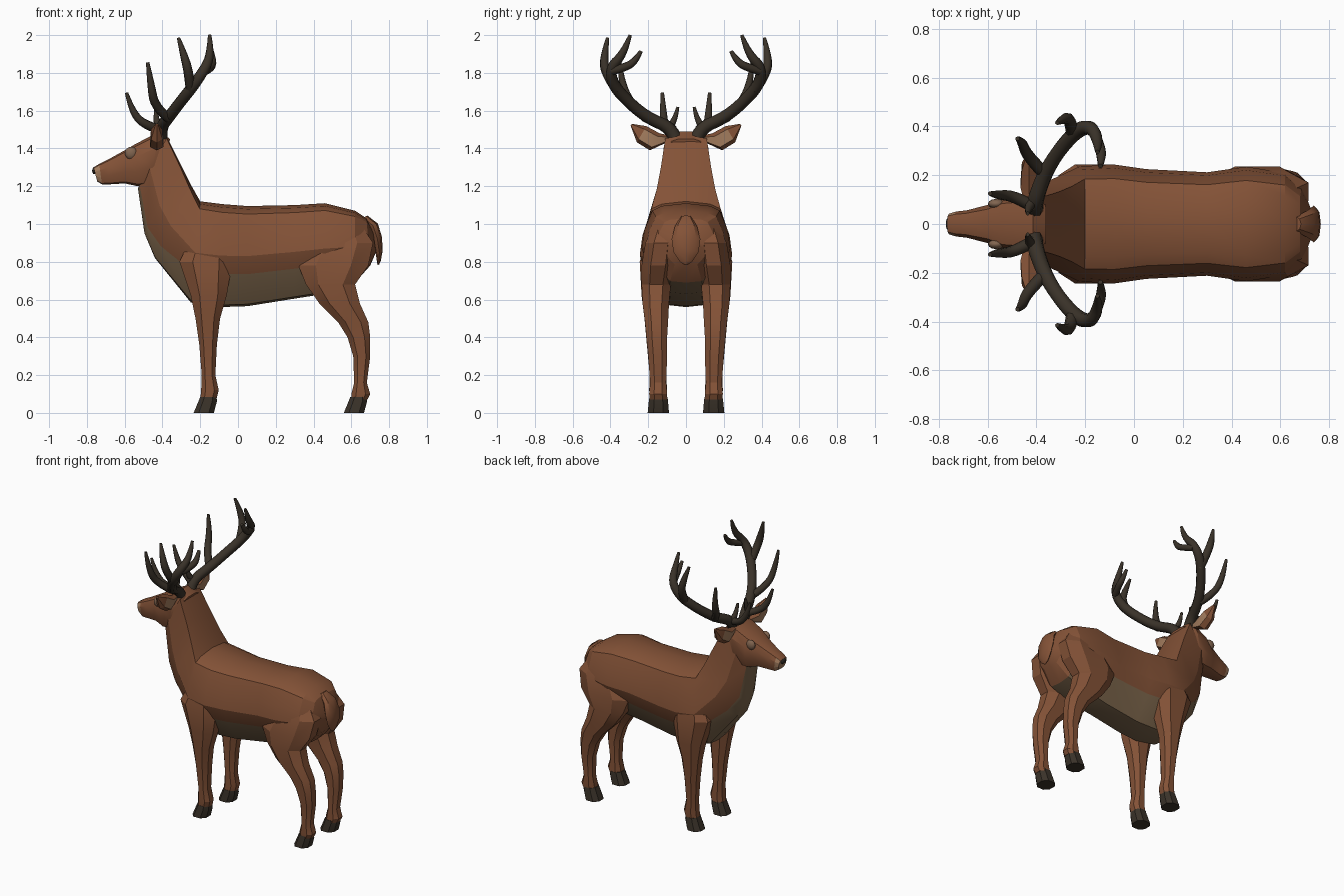
import bpy, bmesh, math
from mathutils import Vector

if "Cube" in bpy.data.objects:
    bpy.data.objects.remove(bpy.data.objects["Cube"])


def material(name, rgb):
    m = bpy.data.materials.new(name)
    m.diffuse_color = (*rgb, 1)
    m.use_nodes = True
    m.node_tree.nodes["Principled BSDF"].inputs["Base Color"].default_value = m.diffuse_color
    return m


COAT = material("brown coat", (0.23, 0.085, 0.038))
TAN = material("tan underside", (0.20, 0.13, 0.07))
PALE = material("pale muzzle and inner ear", (0.36, 0.20, 0.11))
DARK = material("dark antler and hoof", (0.042, 0.032, 0.022))
EYE = material("eye", (0.22, 0.13, 0.08))
NOSE = material("nose", (0.03, 0.025, 0.02))


def smooth(ob, angle):
    bpy.ops.object.select_all(action='DESELECT')
    ob.select_set(True)
    bpy.context.view_layer.objects.active = ob
    bpy.ops.object.shade_smooth_by_angle(angle=math.radians(angle))


def mirror(ob):
    m = ob.modifiers.new("mirror", 'MIRROR')
    m.use_axis = (False, True, False)


def loft(name, rings, mats, rule=lambda i, j: 0, end_mat=0, both=False, angle=22):
    """Skin a list of point rings; rule(ring, side) gives the material index."""
    bm = bmesh.new()
    vs = [[bm.verts.new(p) for p in r] for r in rings]
    n = len(rings[0])
    for i in range(len(rings) - 1):
        for j in range(n):
            k = (j + 1) % n
            f = bm.faces.new((vs[i][j], vs[i][k], vs[i + 1][k], vs[i + 1][j]))
            f.material_index = rule(i, j)
    bm.faces.new(vs[0])
    bm.faces.new(vs[-1]).material_index = end_mat
    bmesh.ops.recalc_face_normals(bm, faces=bm.faces)
    me = bpy.data.meshes.new(name)
    bm.to_mesh(me)
    bm.free()
    for m in mats:
        me.materials.append(m)
    ob = bpy.data.objects.new(name, me)
    bpy.context.collection.objects.link(ob)
    smooth(ob, angle)
    if both:
        mirror(ob)
    return ob


def section(xb, zb, xt, zt, w, half):
    """Closed ring from a half section of (width factor, height factor)."""
    full = half + [(-y, f) for y, f in half[-2:0:-1]]
    return [(xb + (xt - xb) * f, w * y, zb + (zt - zb) * f) for y, f in full]


def blend(a, b, t):
    return [(p[0] + (q[0] - p[0]) * t, p[1] + (q[1] - p[1]) * t) for p, q in zip(a, b)]


# Body and neck: x/z of bottom, x/z of top, half width, neck blend
TRUNK = [(0, 1), (.55, .97), (.76, .92), (.94, .7), (1, .5), (.86, .32), (.4, .02), (0, 0)]
NECK = [(0, 1), (.5, 1), (.97, .98), (1, .7), (1, .4), (.6, .06), (.3, 0), (0, 0)]
body = [(.73, .85, .715, .96, .07, 0), (.70, .78, .68, 1.03, .15, 0),
        (.62, .69, .62, 1.07, .21, 0), (.46, .63, .46, 1.11, .235, 0),
        (.30, .605, .30, 1.10, .212, 0), (.05, .565, .05, 1.095, .225, 0),
        (-.10, .56, -.08, 1.105, .245, 0), (-.25, .585, -.20, 1.12, .235, .1),
        (-.44, .82, -.245, 1.20, .175, .6), (-.495, .95, -.30, 1.31, .14, .9),
        (-.53, 1.19, -.375, 1.46, .113, 1)]
loft("body", [section(*r[:5], blend(TRUNK, NECK, r[5])) for r in body], [COAT, TAN],
     lambda i, j: 1 if j in (5, 6, 7, 8) and i > 1 else 0)

# Head with pale muzzle sides and front
HEAD = [(0, 1), (.4, 1), (.78, .94), (1, .7), (1, .35), (.75, .05), (.4, 0), (0, 0)]
head = [(-.40, 1.24, -.36, 1.45, .10), (-.47, 1.205, -.415, 1.49, .118),
        (-.53, 1.20, -.54, 1.425, .108), (-.60, 1.215, -.60, 1.39, .078),
        (-.68, 1.21, -.69, 1.34, .056), (-.72, 1.21, -.735, 1.318, .051),
        (-.745, 1.225, -.765, 1.30, .042)]
loft("head", [section(*r, HEAD) for r in head], [COAT, PALE],
     lambda i, j: 1 if i == 5 and 2 <= j <= 11 else 0, end_mat=1)


def ball(name, loc, scale, mat, both=False):
    bm = bmesh.new()
    bmesh.ops.create_uvsphere(bm, u_segments=12, v_segments=8, radius=1)
    for v in bm.verts:
        v.co = Vector(loc) + v.co * Vector(scale)
    me = bpy.data.meshes.new(name)
    bm.to_mesh(me)
    bm.free()
    me.materials.append(mat)
    ob = bpy.data.objects.new(name, me)
    bpy.context.collection.objects.link(ob)
    smooth(ob, 40)
    if both:
        mirror(ob)


ball("eyes", (-.565, .083, 1.375), (.034, .02, .034), EYE, both=True)
ball("nose", (-.762, 0, 1.282), (.010, .026, .018), NOSE)

# Ears: leaf shapes with pale flat sides
ears = []
for y, z, h, t in [(.09, 1.45, .02, .02), (.165, 1.435, .052, .035),
                   (.235, 1.475, .05, .03), (.29, 1.525, .006, .008)]:
    ears.append([(-.43 + t * v, y - .5 * h * u, z + .86 * h * u) for u, v in
                 [(1, 0), (.62, 1), (-.62, 1), (-1, 0), (-.62, -1), (.62, -1)]])
loft("ears", ears, [COAT, PALE], lambda i, j: 1 if j in (1, 4) and i < 2 else 0, both=True)


def box_ring(z, x0, x1, y0, y1):
    """Eight-sided ring filling the given bounds."""
    c = [(1, .45), (.5, 1), (-.5, 1), (-1, .45), (-1, -.45), (-.5, -1), (.5, -1), (1, -.45)]
    return [((x0 + x1) / 2 + (x1 - x0) / 2 * a, (y0 + y1) / 2 + (y1 - y0) / 2 * b, z)
            for a, b in c]


# Legs and hooves: z, x range, y range from top to bottom
front = [(.97, -.23, -.07, .08, .20), (.80, -.31, -.03, .08, .245),
         (.62, -.25, -.06, .09, .235), (.50, -.225, -.095, .10, .22),
         (.36, -.205, -.112, .10, .207), (.20, -.192, -.12, .105, .192),
         (.12, -.195, -.102, .10, .195), (.07, -.20, -.115, .10, .19)]
hind = [(1.0, .46, .65, .06, .17), (.90, .38, .715, .05, .215),
        (.78, .32, .69, .06, .235), (.68, .36, .62, .08, .235),
        (.58, .43, .645, .09, .23), (.48, .53, .69, .095, .217),
        (.40, .58, .70, .10, .21), (.30, .61, .70, .10, .20),
        (.16, .615, .682, .105, .19), (.10, .60, .70, .10, .195), (.07, .60, .685, .10, .19)]
for name, rows, x in (("front", front, 0), ("hind", hind, .795)):
    loft(name + "_legs", [box_ring(*r) for r in rows], [COAT], both=True)
    hoof = [(.085, -.20 + x, -.113 + x, .098, .193), (.06, -.21 + x, -.112 + x, .095, .197),
            (0, -.235 + x, -.128 + x, .09, .203)]
    loft(name + "_hooves", [box_ring(*r) for r in hoof], [DARK], both=True)

# Tail: flattened hanging paddle
tail = []
for x, z, w, t in [(.665, 1.035, .03, .02), (.715, .99, .058, .025), (.738, .92, .076, .024),
                   (.748, .85, .066, .018), (.746, .80, .032, .01), (.744, .785, .01, .004)]:
    tail.append([(x + t * math.cos(a), w * math.sin(a), z + t * .5 * math.cos(a))
                 for a in [math.tau * k / 8 for k in range(8)]])
loft("tail", tail, [COAT], angle=35)

# Antlers: tapered beam and tines (x, y, z, radius)
branches = [
    [(-.41, .06, 1.46, .036), (-.41, .08, 1.51, .034), (-.37, .20, 1.56, .032),
     (-.31, .30, 1.64, .031), (-.23, .39, 1.74, .032), (-.17, .40, 1.83, .028),
     (-.145, .33, 1.90, .022), (-.15, .295, 2.0, .009)],
    [(-.17, .39, 1.81, .022), (-.14, .32, 1.83, .022), (-.132, .27, 1.86, .02),
     (-.138, .238, 1.915, .010)],
    [(-.25, .36, 1.70, .026), (-.26, .43, 1.80, .026), (-.285, .435, 1.89, .022),
     (-.315, .415, 1.985, .009)],
    [(-.37, .21, 1.56, .026), (-.44, .28, 1.62, .024), (-.46, .34, 1.73, .021),
     (-.478, .35, 1.855, .009)],
    [(-.41, .07, 1.50, .026), (-.49, .115, 1.52, .024), (-.56, .12, 1.59, .020),
     (-.59, .125, 1.695, .009)],
    [(-.42, .09, 1.51, .022), (-.435, .06, 1.54, .018), (-.435, .043, 1.62, .008)],
]
cu = bpy.data.curves.new("antlers", 'CURVE')
cu.dimensions = '3D'
cu.bevel_depth = 1
cu.bevel_resolution = 2
cu.use_fill_caps = True
for pts in branches:
    s = cu.splines.new('NURBS')
    s.points.add(len(pts) - 1)
    for p, (x, y, z, r) in zip(s.points, pts):
        p.co = (x, y, z, 1)
        p.radius = r
    s.order_u = 3
    s.use_endpoint_u = True
    s.resolution_u = 4
cu.materials.append(DARK)
antlers = bpy.data.objects.new("antlers", cu)
bpy.context.collection.objects.link(antlers)
bpy.ops.object.select_all(action='DESELECT')
antlers.select_set(True)
bpy.context.view_layer.objects.active = antlers
bpy.ops.object.convert(target='MESH')
antlers = bpy.context.view_layer.objects.active
smooth(antlers, 50)
mirror(antlers)
